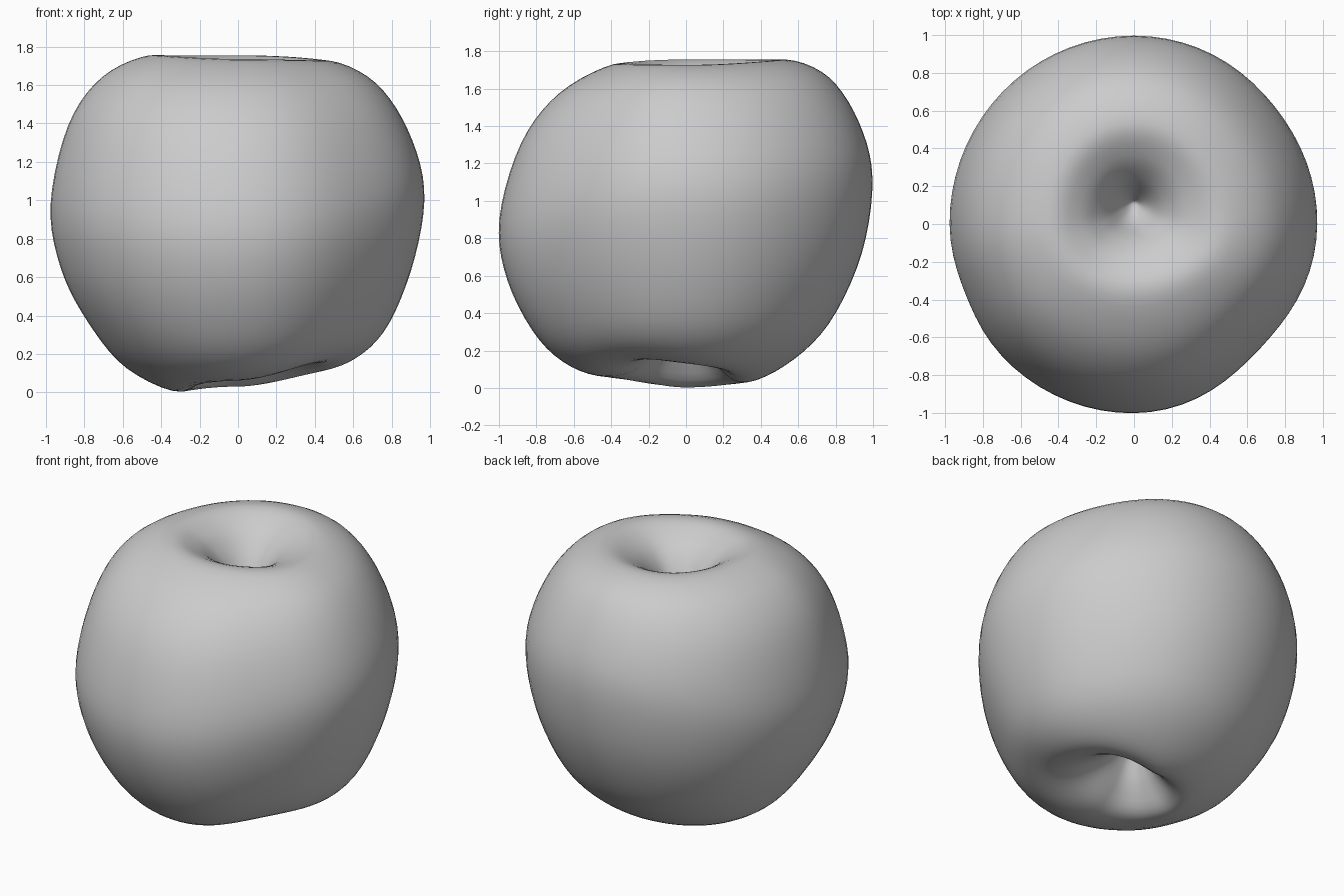
import bpy, bmesh, math

if "Cube" in bpy.data.objects:
    bpy.data.objects.remove(bpy.data.objects["Cube"])

# Half profiles (radius, z) from top dimple, over the shoulder, to bottom dimple
RIGHT = [(0, 1.36), (.07, 1.42), (.17, 1.58), (.30, 1.68), (.49, 1.725), (.72, 1.61), (.885, 1.37),
         (.972, 1.06), (.925, .71), (.79, .36), (.62, .175), (.43, .12), (.20, .23), (0, .40)]
BACK = [(0, 1.36), (.07, 1.42), (.19, 1.57), (.34, 1.69), (.54, 1.755), (.765, 1.66), (.925, 1.42),
        (.997, 1.12), (.94, .72), (.765, .345), (.53, .12), (.29, .03), (.13, .17), (0, .40)]
LEFT = [(0, 1.36), (.07, 1.42), (.17, 1.58), (.29, 1.70), (.46, 1.755), (.71, 1.64), (.885, 1.39),
        (.977, .98), (.925, .65), (.785, .37), (.58, .125), (.29, .003), (.14, .16), (0, .40)]
FRONT = [(0, 1.36), (.07, 1.42), (.15, 1.59), (.24, 1.69), (.39, 1.73), (.68, 1.575), (.885, 1.305),
         (1.0, .90), (.955, .57), (.785, .255), (.57, .09), (.34, .065), (.17, .18), (0, .40)]
SEG, STEP = 72, 5


def smooth_profile(pts):
    """Catmull-Rom curve through the profile points."""
    ext = [(-pts[1][0], pts[1][1])] + pts + [(-pts[-2][0], pts[-2][1])]
    out = []
    for i in range(len(pts) - 1):
        p = ext[i:i + 4]
        for s in range(STEP):
            t = s / STEP
            out.append(tuple(.5 * (2 * b + (c - a) * t + (2 * a - 5 * b + 4 * c - d) * t * t
                                   + (3 * b - a - 3 * c + d) * t ** 3) for a, b, c, d in zip(*p)))
    return out + [pts[-1]]


def bump(angle, centre, width):
    d = (angle - centre + 180) % 360 - 180
    return math.exp(-(d / width) ** 2)


curves = [smooth_profile(p) for p in (RIGHT, BACK, LEFT, FRONT)]
N = len(curves[0])


def point(i, k):
    a = 2 * math.pi * k / SEG
    deg = math.degrees(a)
    c, s = math.cos(a), math.sin(a)
    px = curves[0 if c >= 0 else 2][i]
    py = curves[1 if s >= 0 else 3][i]
    r, z = (c * c * u + s * s * v for u, v in zip(px, py))
    u = i / STEP
    # slightly flattened sides
    r *= 1 - .05 * bump(deg, -45, 25) - .012 * bump(deg, 40, 22) - .015 * bump(deg, 203, 14)
    z += .055 * bump(deg, -38, 32) * math.exp(-((u - 11) / 1.2) ** 2)  # raised bottom rim
    shift = .11 * max(0, 1 - u / 4)                                    # off-centre top dimple
    return (r * c, r * s + shift, max(z, 0))


# Apple body
bm = bmesh.new()
top = bm.verts.new(point(0, 0))
rings = [[bm.verts.new(point(i, k)) for k in range(SEG)] for i in range(1, N - 1)]
bottom = bm.verts.new(point(N - 1, 0))
for k in range(SEG):
    n = (k + 1) % SEG
    bm.faces.new((top, rings[0][k], rings[0][n]))
    bm.faces.new((bottom, rings[-1][n], rings[-1][k]))
    for a, b in zip(rings, rings[1:]):
        bm.faces.new((a[k], b[k], b[n], a[n]))
bmesh.ops.recalc_face_normals(bm, faces=bm.faces)
for f in bm.faces:
    f.smooth = True
mesh = bpy.data.meshes.new("apple_body")
bm.to_mesh(mesh)
bm.free()
bpy.context.collection.objects.link(bpy.data.objects.new("apple_body", mesh))
